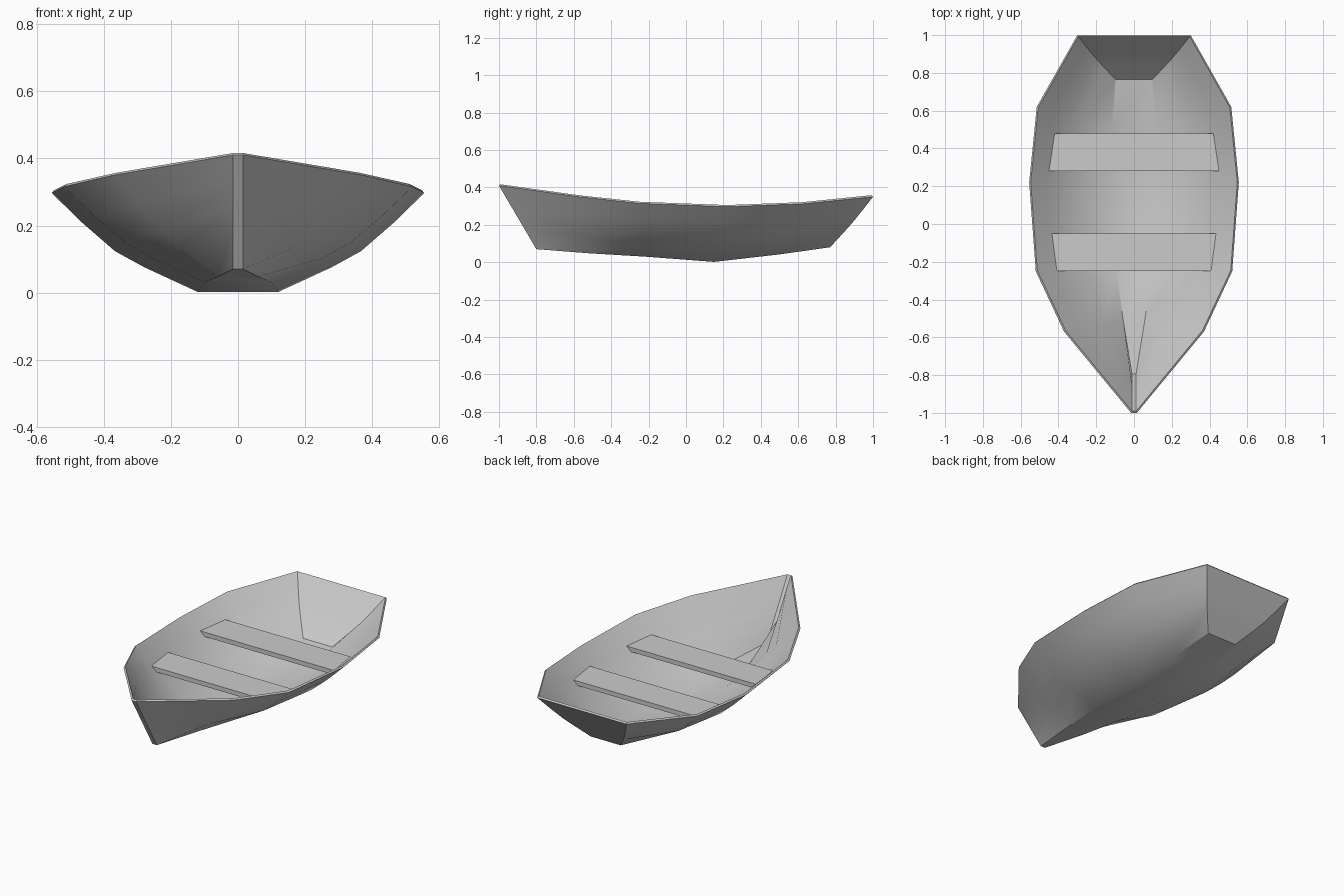
import bpy, bmesh
from mathutils import Vector

if "Cube" in bpy.data.objects:
    bpy.data.objects.remove(bpy.data.objects["Cube"])


def add_object(name, bm):
    bmesh.ops.recalc_face_normals(bm, faces=bm.faces[:])
    mesh = bpy.data.meshes.new(name)
    bm.to_mesh(mesh)
    bm.free()
    obj = bpy.data.objects.new(name, mesh)
    bpy.context.collection.objects.link(obj)
    bpy.ops.object.select_all(action='DESELECT')
    obj.select_set(True)
    bpy.context.view_layer.objects.active = obj
    return obj


# Hull stations, bow to stern: bottom corner, rim corner, outward side bulge
stations = [
    ((0.015, -0.80, 0.07), (0.015, -1.00, 0.41), 0.0),
    ((0.06, -0.52, 0.048), (0.37, -0.57, 0.35), 0.02),
    ((0.10, -0.22, 0.03), (0.52, -0.25, 0.315), 0.036),
    ((0.12, 0.15, 0.002), (0.555, 0.22, 0.297), 0.04),
    ((0.12, 0.50, 0.042), (0.515, 0.62, 0.312), 0.036),
    ((0.10, 0.77, 0.08), (0.30, 1.00, 0.35), 0.012),
]
bm = bmesh.new()
rows = []
for low, high, bulge in stations:
    low, high = Vector(low), Vector(high)
    half = []
    for t, k in ((0, 0), (0.33, 0.75), (0.52, 1), (0.76, 0.6), (1, 0)):
        half.append(low.lerp(high, t) + Vector((0.5, 0, -0.8)) * bulge * k)
    left = [Vector((-p.x, p.y, p.z)) for p in reversed(half)]
    rows.append([bm.verts.new(p) for p in left + half])
for a, b in zip(rows, rows[1:]):
    for i in range(len(a) - 1):
        bm.faces.new((a[i], a[i + 1], b[i + 1], b[i]))
# Stem strip and transom
for row in (rows[0], rows[-1]):
    for i in range(4):
        bm.faces.new((row[i], row[i + 1], row[8 - i], row[9 - i]))
hull = add_object("hull", bm)
# Turn every face outward so the shell thickens to the inside
bm = bmesh.new()
bm.from_mesh(hull.data)
floor = max(bm.faces, key=lambda f: -f.calc_center_median().z)
floor.normal_update()
if floor.normal.z > 0:
    bmesh.ops.reverse_faces(bm, faces=bm.faces[:])
bm.to_mesh(hull.data)
bm.free()
shell = hull.modifiers.new("shell", 'SOLIDIFY')
shell.thickness = 0.012
shell.offset = -1
bpy.ops.object.modifier_apply(modifier="shell")
bpy.ops.object.shade_smooth_by_angle(angle=0.5)


# Plank seats with ends cut to follow the hull
def seat(name, y0, y1, w0, w1, z0=0.2, z1=0.227):
    bm = bmesh.new()
    bmesh.ops.create_cube(bm, size=2)
    for v in bm.verts:
        front, top = v.co.y < 0, v.co.z > 0
        width = (w0 if front else w1) - (0 if top else 0.03)
        v.co = (v.co.x * width, y0 if front else y1, z1 if top else z0)
    add_object(name, bm)


seat("front_seat", -0.25, -0.05, 0.42, 0.44)
seat("rear_seat", 0.28, 0.48, 0.45, 0.42)
